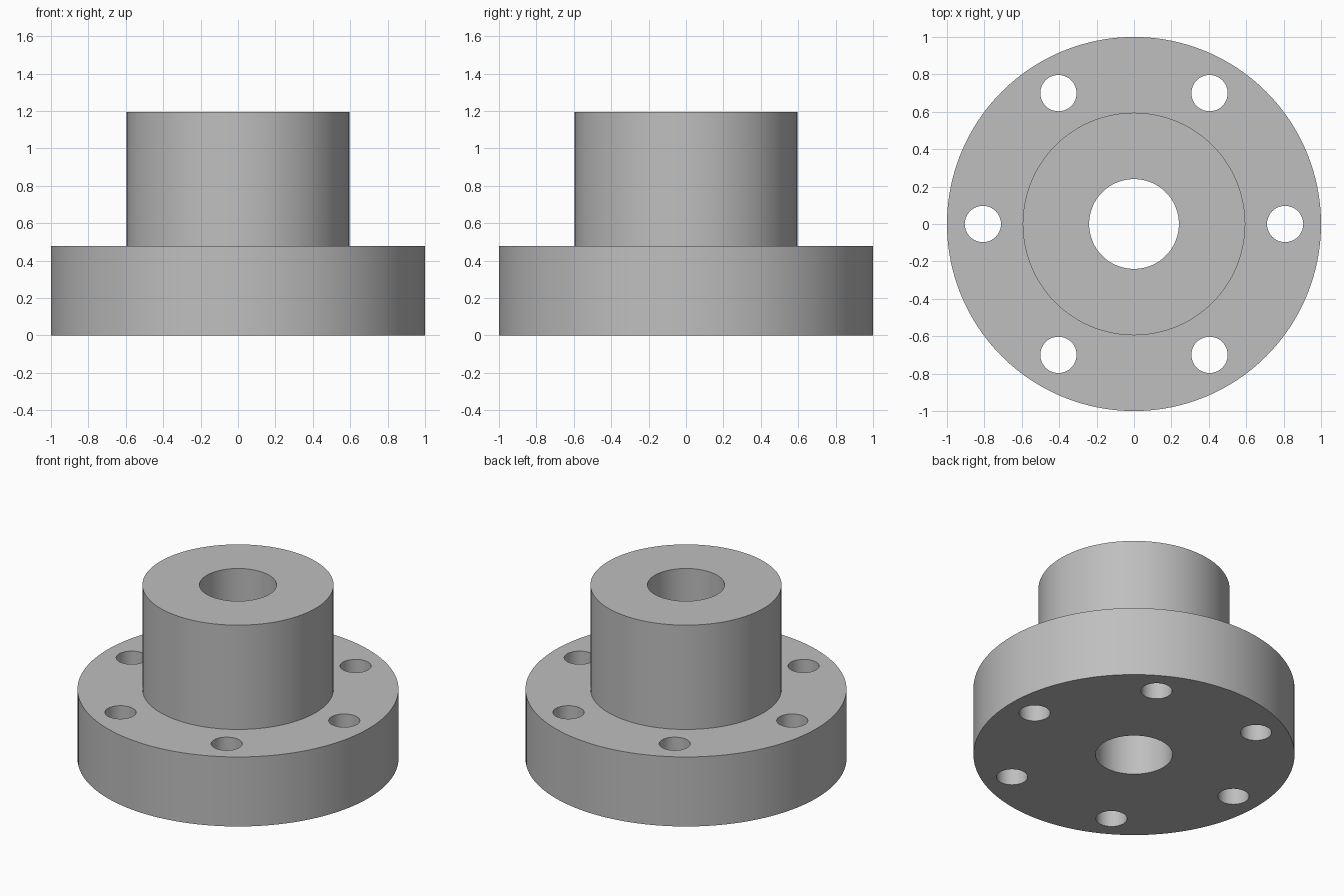
import bpy, bmesh, math
from mathutils import Matrix, Vector

FLANGE_R, FLANGE_H = 1.0, 0.478
HUB_R, HUB_H = 0.595, 1.195
BORE_R = 0.24
BOLT_R, BOLT_CIRCLE, BOLTS = 0.097, 0.808, 6
SEGMENTS = 128

cube = bpy.data.objects.get("Cube")
if cube:
    bpy.data.objects.remove(cube, do_unlink=True)

steel = bpy.data.materials.new("grey_steel")
steel.use_nodes = True
colour = (0.52, 0.52, 0.52, 1)
steel.diffuse_color = colour
steel.node_tree.nodes["Principled BSDF"].inputs["Base Color"].default_value = colour


def add_object(name, bm):
    bmesh.ops.recalc_face_normals(bm, faces=bm.faces)
    mesh = bpy.data.meshes.new(name)
    bm.to_mesh(mesh)
    bm.free()
    mesh.materials.append(steel)
    obj = bpy.data.objects.new(name, mesh)
    bpy.context.collection.objects.link(obj)
    return obj


# Flange, hub and through bore, turned from one closed profile
profile = [(BORE_R, 0), (FLANGE_R, 0), (FLANGE_R, FLANGE_H),
           (HUB_R, FLANGE_H), (HUB_R, HUB_H), (BORE_R, HUB_H)]
bm = bmesh.new()
verts = [bm.verts.new((r, 0, z)) for r, z in profile]
edges = [bm.edges.new((v, verts[i - 1])) for i, v in enumerate(verts)]
bmesh.ops.spin(bm, geom=verts + edges, cent=(0, 0, 0), axis=(0, 0, 1),
               angle=math.tau, steps=SEGMENTS, use_merge=True)
bmesh.ops.remove_doubles(bm, verts=bm.verts, dist=0.0001)
body = add_object("flanged_hub", bm)

# Ring of bolt hole cutters
bm = bmesh.new()
for i in range(BOLTS):
    centre = Vector((BOLT_CIRCLE, 0, FLANGE_H / 2))
    centre.rotate(Matrix.Rotation(math.tau * i / BOLTS, 3, "Z"))
    bmesh.ops.create_cone(bm, cap_ends=True, segments=48, radius1=BOLT_R,
                          radius2=BOLT_R, depth=FLANGE_H * 1.4,
                          matrix=Matrix.Translation(centre))
cutter = add_object("bolt_hole_cutter", bm)
cutter.hide_render = True

# Drill the holes, then discard the cutter
drill = body.modifiers.new("bolt_holes", "BOOLEAN")
drill.operation = "DIFFERENCE"
drill.solver = "EXACT"
drill.object = cutter
bpy.ops.object.select_all(action="DESELECT")
body.select_set(True)
bpy.context.view_layer.objects.active = body
bpy.ops.object.modifier_apply(modifier=drill.name)
bpy.data.objects.remove(cutter, do_unlink=True)

# Smooth round walls with crisp rims
bpy.ops.object.shade_smooth_by_angle(angle=math.radians(30))
